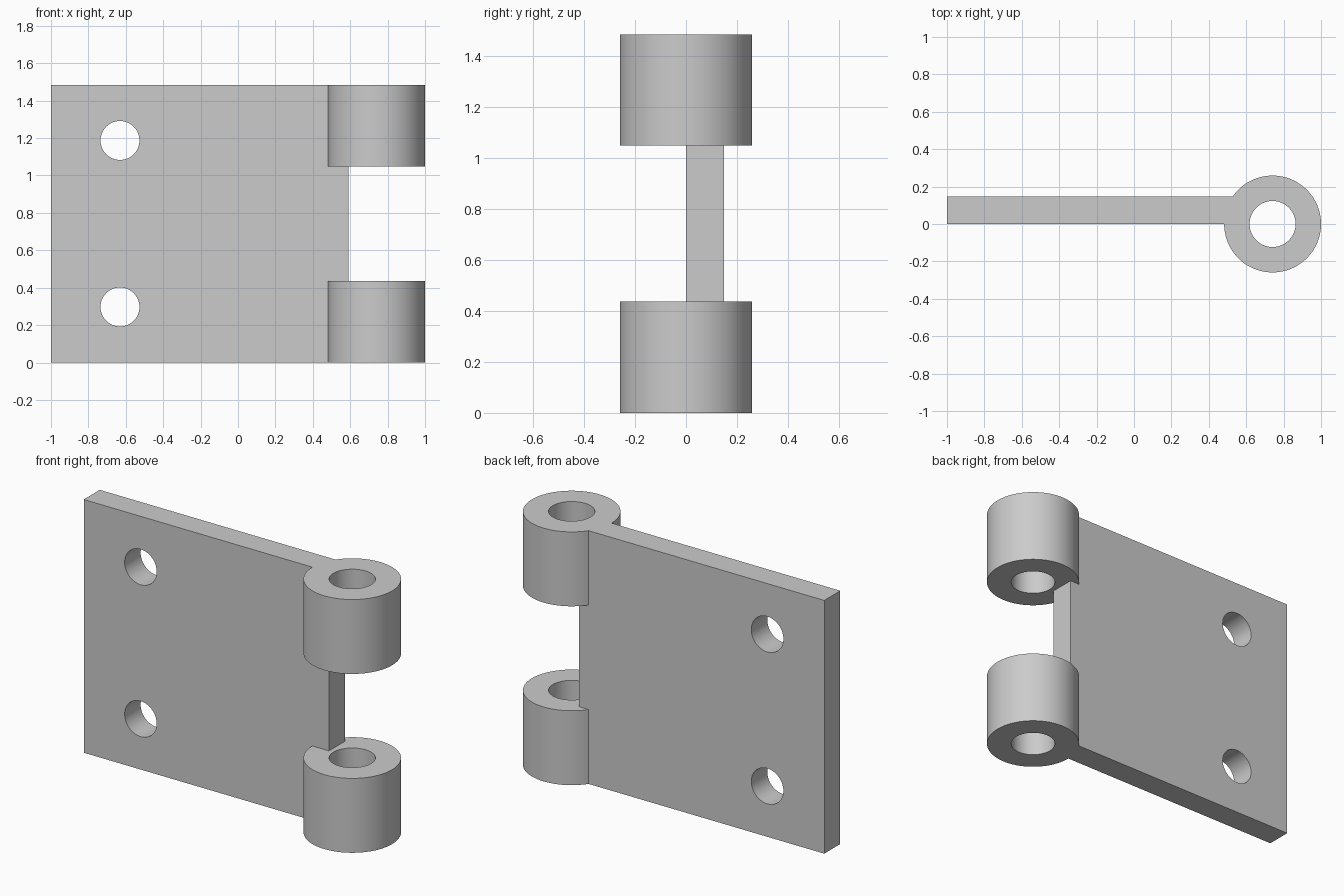
import bpy
import math

if "Cube" in bpy.data.objects:
    bpy.data.objects.remove(bpy.data.objects["Cube"], do_unlink=True)

HEIGHT = 1.484
THICK = 0.148
LEAF_END = 0.59
KNUCKLE_H = 0.436
PIN_X, OUTER_R, BORE_R = 0.741, 0.259, 0.123
SCREW_X, SCREW_R = -0.631, 0.104

# Single plain metal colour
steel = bpy.data.materials.new("grey_steel")
steel.use_nodes = True
colour = (0.6, 0.6, 0.6, 1)
steel.diffuse_color = colour
steel.node_tree.nodes["Principled BSDF"].inputs["Base Color"].default_value = colour


def cylinder(name, radius, depth, location, rotation=(0, 0, 0)):
    bpy.ops.mesh.primitive_cylinder_add(
        vertices=96, radius=radius, depth=depth, location=location, rotation=rotation)
    obj = bpy.context.object
    obj.name = name
    obj.data.materials.append(steel)
    return obj


def combine(target, tool, operation):
    mod = target.modifiers.new(operation.lower(), 'BOOLEAN')
    mod.operation = operation
    mod.solver = 'EXACT'
    mod.object = tool
    bpy.context.view_layer.objects.active = target
    bpy.ops.object.modifier_apply(modifier=mod.name)
    bpy.data.objects.remove(tool, do_unlink=True)


# Flat leaf
bpy.ops.mesh.primitive_cube_add(
    size=1, location=((LEAF_END - 1) / 2, THICK / 2, HEIGHT / 2))
leaf = bpy.context.object
leaf.name = "hinge_leaf"
leaf.scale = (LEAF_END + 1, THICK, HEIGHT)
bpy.ops.object.transform_apply(location=True, rotation=True, scale=True)
leaf.data.materials.append(steel)

# Knuckles at the bottom and top, joined to the leaf
for z in (KNUCKLE_H / 2, HEIGHT - KNUCKLE_H / 2):
    combine(leaf, cylinder("knuckle", OUTER_R, KNUCKLE_H, (PIN_X, 0, z)), 'UNION')

# Pin bore through both knuckles
combine(leaf, cylinder("pin_bore", BORE_R, HEIGHT * 2, (PIN_X, 0, HEIGHT / 2)), 'DIFFERENCE')

# Screw holes through the leaf
for z in (0.297, HEIGHT - 0.297):
    hole = cylinder("screw_hole", SCREW_R, 1, (SCREW_X, 0, z), (math.pi / 2, 0, 0))
    combine(leaf, hole, 'DIFFERENCE')

# Smooth round walls, crisp edges
bpy.ops.object.select_all(action='DESELECT')
leaf.select_set(True)
bpy.context.view_layer.objects.active = leaf
bpy.ops.object.shade_smooth_by_angle(angle=math.radians(30))
